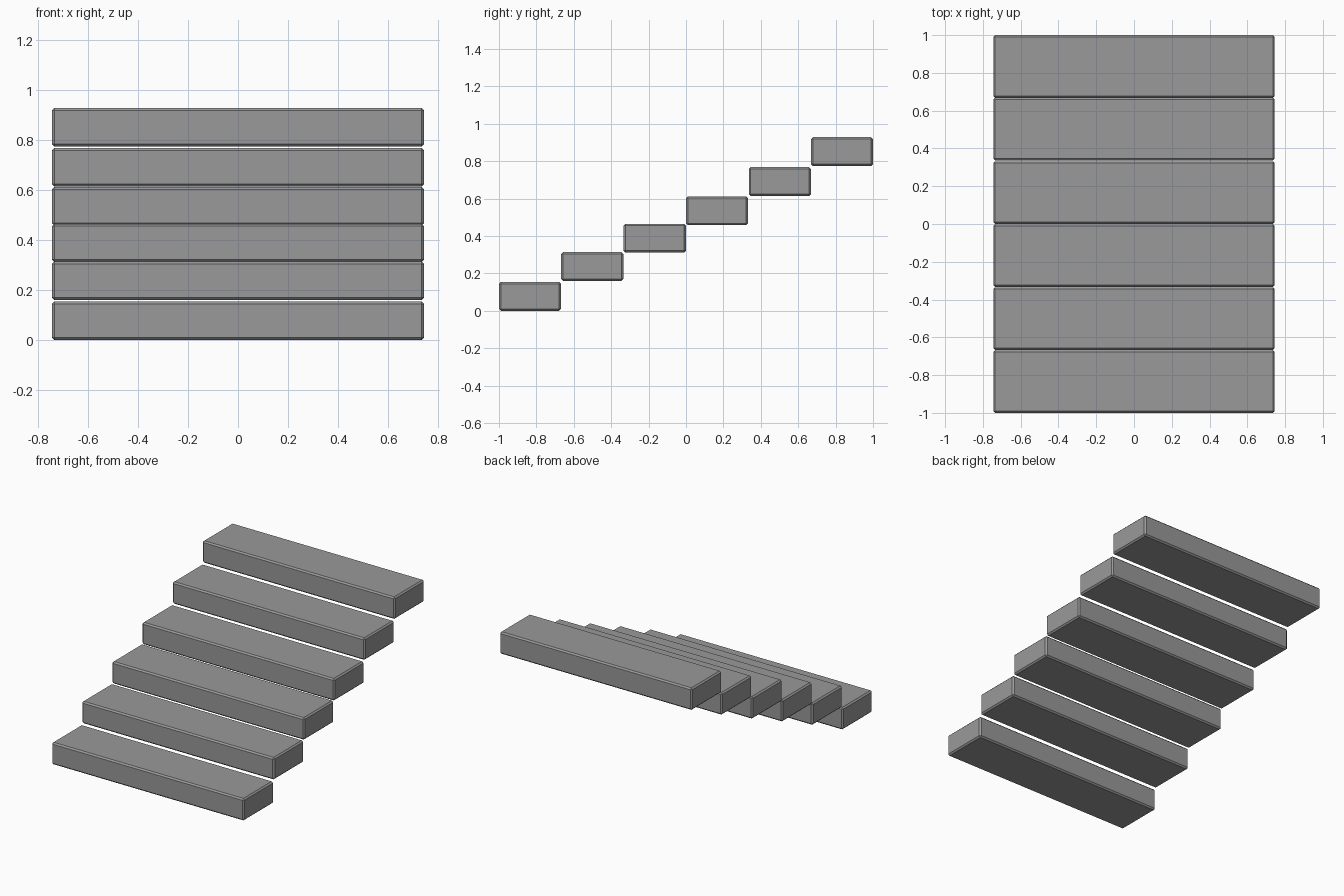
import bpy
import bmesh
from mathutils import Matrix, Vector

default_cube = bpy.data.objects.get("Cube")
if default_cube:
    bpy.data.objects.remove(default_cube, do_unlink=True)

# Single stone grey colour
stone = bpy.data.materials.new("stone_grey")
stone.use_nodes = True
grey = (0.32, 0.32, 0.32, 1.0)
stone.diffuse_color = grey
stone.node_tree.nodes["Principled BSDF"].inputs["Base Color"].default_value = grey

WIDTH, DEPTH, HEIGHT, CHAMFER = 1.49, 0.332, 0.154, 0.01


def add_step(name, front, bottom):
    """Chamfered slab placed by its front edge and underside."""
    bm = bmesh.new()
    bmesh.ops.create_cube(bm, size=1.0)
    bmesh.ops.transform(bm, verts=bm.verts,
                        matrix=Matrix.Diagonal((WIDTH, DEPTH, HEIGHT, 1.0)))
    bmesh.ops.bevel(bm, geom=bm.edges[:], offset=CHAMFER, segments=1,
                    profile=0.5, affect='EDGES')
    bmesh.ops.translate(bm, verts=bm.verts,
                        vec=Vector((0, front + DEPTH / 2, bottom + HEIGHT / 2)))
    mesh = bpy.data.meshes.new(name)
    bm.to_mesh(mesh)
    bm.free()
    mesh.materials.append(stone)
    bpy.context.collection.objects.link(bpy.data.objects.new(name, mesh))


# Slightly uneven flight of six free slabs: (front edge, underside)
placements = [(-1.0, 0.0), (-0.667, 0.16), (-0.333, 0.311),
              (0.0, 0.458), (0.336, 0.614), (0.668, 0.774)]
for number, (front, bottom) in enumerate(placements, 1):
    add_step(f"step_{number}", front, bottom)
